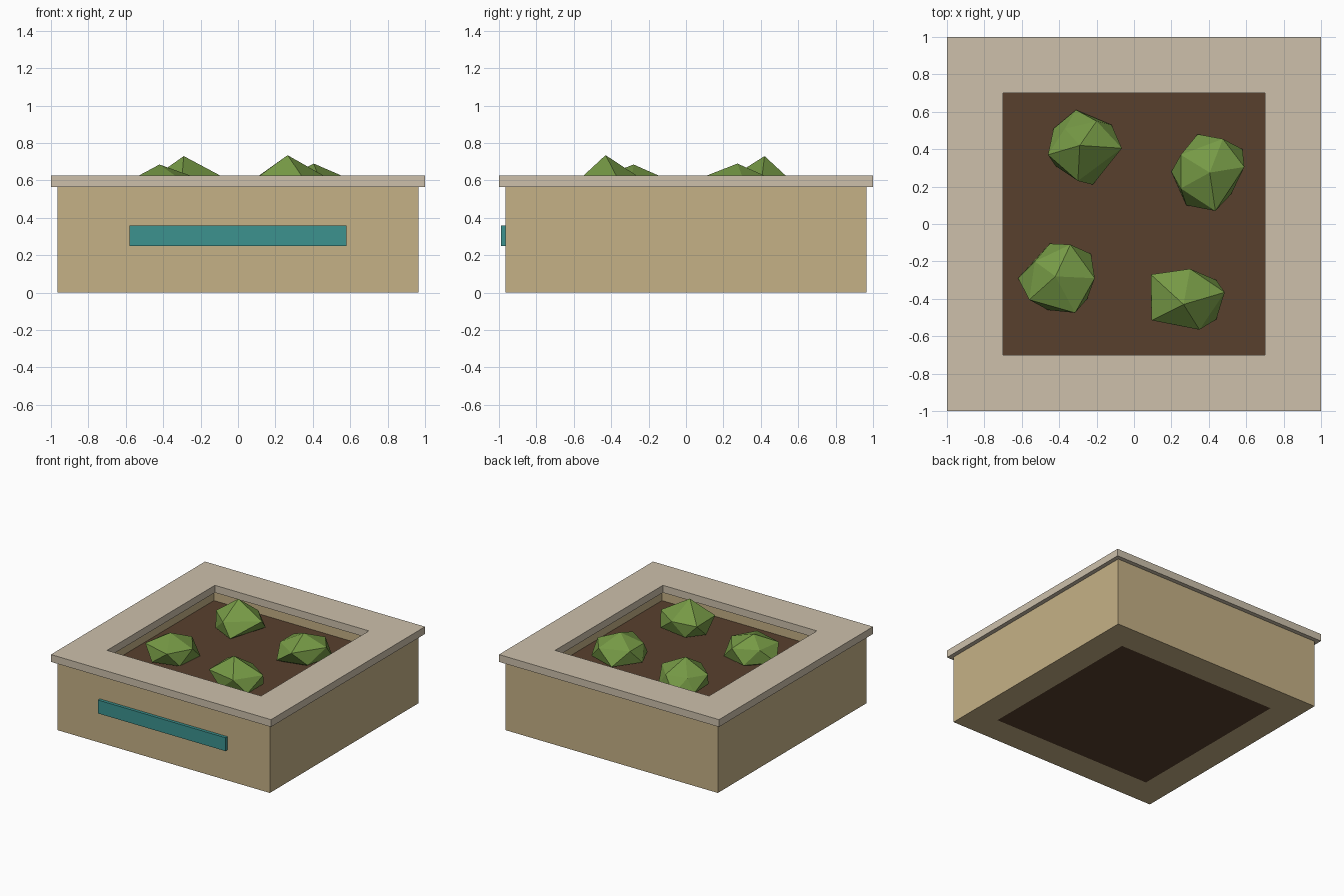
import bpy, bmesh

if "Cube" in bpy.data.objects:
    bpy.data.objects.remove(bpy.data.objects["Cube"])


def material(name, rgb):
    m = bpy.data.materials.new(name)
    m.diffuse_color = (*rgb, 1)
    m.use_nodes = True
    m.node_tree.nodes["Principled BSDF"].inputs["Base Color"].default_value = m.diffuse_color
    return m


TAN = material("tan_wall", (0.56, 0.44, 0.24))
STONE = material("pale_cap", (0.61, 0.53, 0.41))
EARTH = material("soil", (0.098, 0.051, 0.027))
TEAL = material("teal", (0.045, 0.29, 0.275))
GREEN = material("leaf", (0.18, 0.32, 0.06))


def make(name, verts, faces, mat):
    bm = bmesh.new()
    vs = [bm.verts.new(v) for v in verts]
    for f in faces:
        bm.faces.new([vs[i] for i in f])
    bmesh.ops.recalc_face_normals(bm, faces=bm.faces)
    mesh = bpy.data.meshes.new(name)
    bm.to_mesh(mesh)
    bm.free()
    mesh.materials.append(mat)
    ob = bpy.data.objects.new(name, mesh)
    bpy.context.collection.objects.link(ob)
    return ob


def square_frame(name, outer, inner, z0, z1, mat):
    corners = [(-1, -1), (1, -1), (1, 1), (-1, 1)]
    loops = [(outer, z0), (outer, z1), (inner, z1), (inner, z0)]
    verts = [(x * r, y * r, z) for r, z in loops for x, y in corners]
    faces = []
    for k in range(4):
        n = (k + 1) % 4
        for i in range(4):
            j = (i + 1) % 4
            faces.append((k * 4 + i, k * 4 + j, n * 4 + j, n * 4 + i))
    return make(name, verts, faces, mat)


def box(name, lo, hi, mat):
    verts = [(x, y, z) for x in (lo[0], hi[0]) for y in (lo[1], hi[1]) for z in (lo[2], hi[2])]
    faces = [(0, 1, 3, 2), (4, 6, 7, 5), (0, 4, 5, 1), (2, 3, 7, 6), (0, 2, 6, 4), (1, 5, 7, 3)]
    return make(name, verts, faces, mat)


def shrub(name, peak, upper, lower):
    """Lopsided 20-sided ball: a peak, two staggered rings of five, and a buried base."""
    verts = [peak] + [(x, y, 0.61) for x, y in upper] + [(x, y, 0.50) for x, y in lower]
    verts.append((peak[0], peak[1], 0.42))
    faces = []
    for i in range(5):
        j = (i + 1) % 5
        a, b, c, d = 1 + i, 1 + j, 6 + i, 6 + j
        faces += [(0, a, b), (a, c, b), (b, c, d), (c, 11, d)]
    return make(name, verts, faces, GREEN)


# Planter walls, overhanging cap, soil fill and front plate
square_frame("planter_walls", 0.965, 0.73, 0, 0.565, TAN)
square_frame("planter_cap", 1.0, 0.70, 0.565, 0.625, STONE)
box("soil", (-0.73, -0.73, 0), (0.73, 0.73, 0.48), EARTH)
box("front_plate", (-0.58, -0.99, 0.25), (0.58, -0.96, 0.36), TEAL)

# Four low-poly shrubs
shrub("shrub_back_left", (-0.29, 0.42, 0.73),
      [(-0.37, 0.51), (-0.20, 0.55), (-0.065, 0.405), (-0.30, 0.23), (-0.46, 0.37)],
      [(-0.31, 0.61), (-0.12, 0.53), (-0.22, 0.21), (-0.42, 0.31), (-0.43, 0.51)])
shrub("shrub_back_right", (0.405, 0.275, 0.69),
      [(0.25, 0.37), (0.475, 0.455), (0.59, 0.305), (0.435, 0.07), (0.25, 0.19)],
      [(0.34, 0.48), (0.58, 0.40), (0.52, 0.16), (0.28, 0.10), (0.20, 0.28)])
shrub("shrub_front_left", (-0.42, -0.28, 0.685),
      [(-0.34, -0.11), (-0.21, -0.29), (-0.315, -0.475), (-0.56, -0.405), (-0.53, -0.20)],
      [(-0.23, -0.16), (-0.25, -0.40), (-0.46, -0.46), (-0.62, -0.29), (-0.45, -0.105)])
shrub("shrub_front_right", (0.265, -0.43, 0.735),
      [(0.09, -0.27), (0.30, -0.24), (0.485, -0.365), (0.35, -0.565), (0.095, -0.515)],
      [(0.19, -0.26), (0.44, -0.30), (0.44, -0.51), (0.22, -0.54), (0.09, -0.39)])
